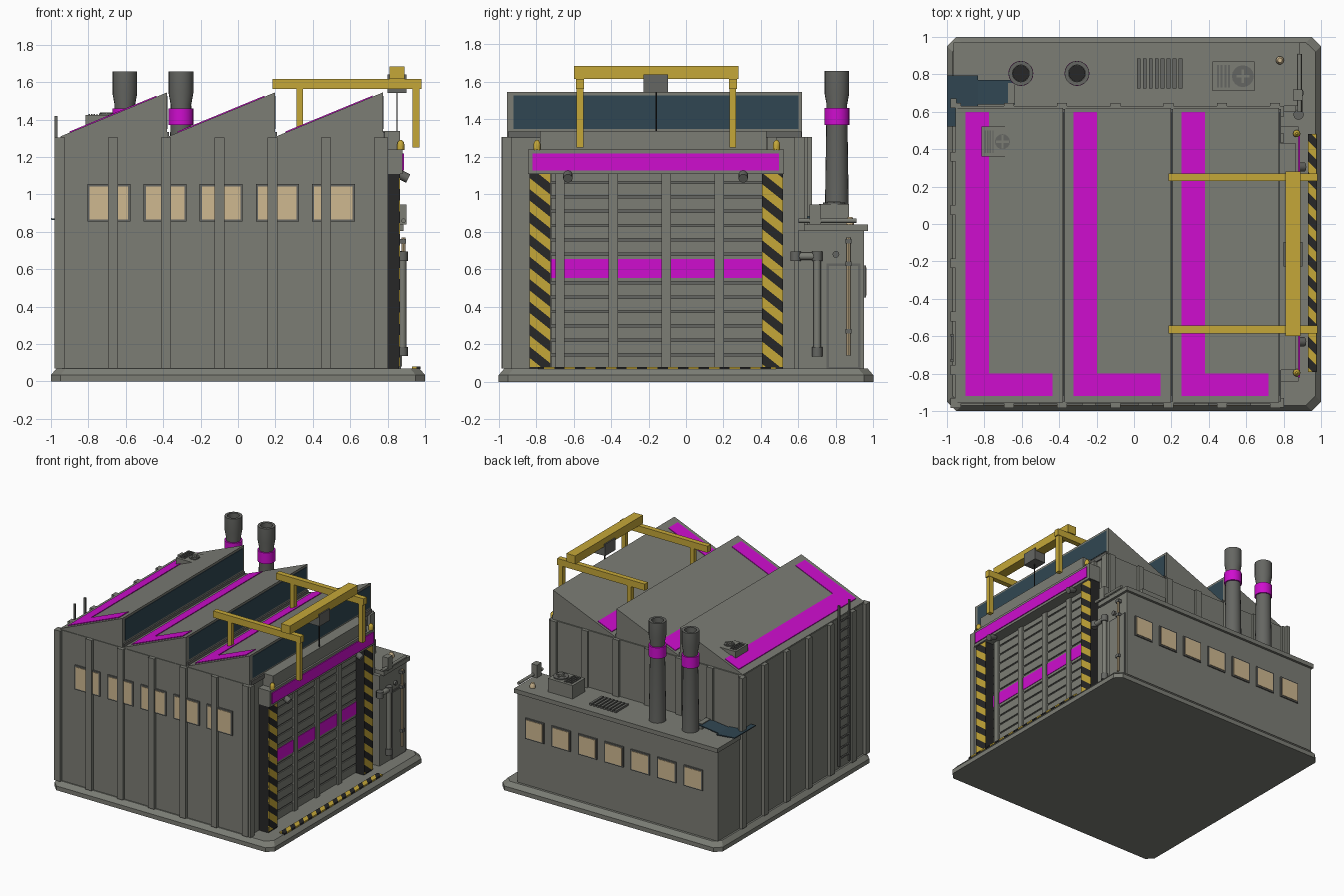
import bpy, bmesh, math
from mathutils import Vector, Matrix

cube = bpy.data.objects.get("Cube")
if cube:
    bpy.data.objects.remove(cube, do_unlink=True)


def material(name, r, g, b):
    m = bpy.data.materials.new(name)
    m.use_nodes = True
    m.diffuse_color = (r, g, b, 1)
    node = m.node_tree.nodes["Principled BSDF"]
    node.inputs["Base Color"].default_value = (r, g, b, 1)
    node.inputs["Roughness"].default_value = 0.8
    return m


GRAY = material("wall gray", 0.2, 0.205, 0.178)
STEEL = material("steel gray", 0.13, 0.133, 0.122)
DARK = material("black", 0.02, 0.02, 0.02)
PINK = material("magenta", 0.62, 0.004, 0.62)
YELLOW = material("safety yellow", 0.56, 0.39, 0.04)
GLASS = material("dark blue glass", 0.03, 0.062, 0.085)
LIT = material("warm window", 0.62, 0.48, 0.28)


def finish(name, bm, *mats):
    bmesh.ops.recalc_face_normals(bm, faces=bm.faces)
    mesh = bpy.data.meshes.new(name)
    bm.to_mesh(mesh)
    bm.free()
    for m in mats:
        mesh.materials.append(m)
    ob = bpy.data.objects.new(name, mesh)
    bpy.context.collection.objects.link(ob)
    return ob


def box_bm(x0, x1, y0, y1, z0, z1):
    bm = bmesh.new()
    mat = Matrix.Translation(((x0 + x1) / 2, (y0 + y1) / 2, (z0 + z1) / 2))
    mat = mat @ Matrix.Diagonal((x1 - x0, y1 - y0, z1 - z0, 1))
    bmesh.ops.create_cube(bm, size=1, matrix=mat)
    return bm


def box(name, x0, x1, y0, y1, z0, z1, mat=GRAY):
    return finish(name, box_bm(x0, x1, y0, y1, z0, z1), mat)


def loft(name, rings, mat):
    bm = bmesh.new()
    loops = [[bm.verts.new(p) for p in ring] for ring in rings]
    n = len(loops[0])
    for a, b in zip(loops, loops[1:]):
        for i in range(n):
            j = (i + 1) % n
            bm.faces.new((a[i], a[j], b[j], b[i]))
    bm.faces.new(loops[0])
    bm.faces.new(loops[-1])
    return finish(name, bm, mat)


def prism(name, profile, y0, y1, mat=GRAY):
    return loft(name, [[(x, y, z) for x, z in profile] for y in (y0, y1)], mat)


def smooth(ob):
    for o in bpy.context.selected_objects:
        o.select_set(False)
    bpy.context.view_layer.objects.active = ob
    ob.select_set(True)
    bpy.ops.object.shade_smooth_by_angle(angle=math.radians(35))


def lathe(name, profile, x, y, mat, n=20):
    turn = [i * math.tau / n for i in range(n)]
    smooth(loft(name, [[(x + r * math.cos(a), y + r * math.sin(a), z) for a in turn]
                       for r, z in profile], mat))


def rod(name, a, b, r, mat=GRAY, n=12):
    a, b = Vector(a), Vector(b)
    bm = bmesh.new()
    mat4 = Matrix.Translation((a + b) / 2) @ (b - a).to_track_quat("Z", "Y").to_matrix().to_4x4()
    bmesh.ops.create_cone(bm, cap_ends=True, segments=n, radius1=r, radius2=r,
                          depth=(b - a).length, matrix=mat4)
    smooth(finish(name, bm, mat))


def hazard(name, bounds, direction, pitch):
    # Diagonal cuts, then alternate the two colours
    bm = box_bm(*bounds)
    d = Vector(direction)
    spots = [v.co.dot(d) / pitch for v in bm.verts]
    for k in range(math.ceil(min(spots)), math.floor(max(spots)) + 1):
        geom = bm.verts[:] + bm.edges[:] + bm.faces[:]
        bmesh.ops.bisect_plane(bm, geom=geom, plane_co=d * (k * pitch / d.length_squared), plane_no=d)
    for f in bm.faces:
        f.material_index = math.floor(f.calc_center_median().dot(d) / pitch) % 2
    finish(name, bm, YELLOW, DARK)


def octagon(s, c, z):
    k = s - c
    return [(s, -k, z), (s, k, z), (k, s, z), (-k, s, z), (-s, k, z), (-s, -k, z), (-k, -s, z), (k, -s, z)]


# Ground slab
loft("base_slab", [octagon(1, .05, 0), octagon(1, .05, .035), octagon(.97, .05, .07)], GRAY)

# Main hall with pilasters on every side
box("hall_walls", -.955, .775, -.96, .63, .07, 1.305)
for i in range(7):
    x = -.953 + i * .2845
    box("front_pilaster", x - .027, x + .027, -.985, -.95, .07, 1.305)
    box("back_pilaster", x - .027, x + .027, .62, .648, .07, 1.305)
for i in range(6):
    y = -.955 + i * .283
    box("right_pilaster", .77, .802, y - .025, y + .025, .07, 1.305)
    y = .36 - (i - 1) * .285
    box("left_pilaster", -.982, -.95, y - .026, y + .026, .07, 1.305)
box("right_end_pilaster", .77, .802, .575, .632, .07, 1.305)
box("left_front_corner", -.982, -.95, -.985, -.93, .07, 1.305)

# Front windows
for i in range(5):
    x = -.69 + i * .3
    box("front_window_frame", x - .115, x + .115, -.97, -.95, .855, 1.055, STEEL)
    box("front_window_pane", x - .103, x + .103, -.974, -.95, .867, 1.043, LIT)

# Sawtooth roof with glazing and painted L stripes
RISE = .235 / .57
for i in range(3):
    a = -.95 + i * .577
    b = a + .57
    prism("roof_tooth", [(a, 1.3), (b, 1.3), (b, 1.545), (a, 1.31)], -.955, .62)
    box("skylight_glass", b - .01, b + .004, -.92, .6, 1.35, 1.527, GLASS)
    box("skylight_sill", b - .01, b + .012, -.95, .615, 1.3, 1.335, STEEL)

    def strip(x0, x1, y0, y1):
        p, q = 1.31 + (x0 - a) * RISE, 1.31 + (x1 - a) * RISE
        prism("roof_stripe", [(x0, p - .003), (x1, q - .003), (x1, q + .006), (x0, p + .006)], y0, y1, PINK)

    strip(a + .05, a + .175, -.92, .6)
    strip(a + .175, a + .515, -.92, -.8)


# Roof ventilation units
def fan_unit(x0, x1, y0, y1, z0, z1):
    box("vent_unit", x0, x1, y0, y1, z0, z1)
    w = x1 - x0
    for i in range(4):
        x = x0 + w * (.1 + i * .09)
        box("vent_louvre", x, x + w * .05, y0 + .02, y1 - .02, z1, z1 + .006, STEEL)
    cx, cy = x0 + w * .72, (y0 + y1) / 2
    rod("fan_ring", (cx, cy, z1), (cx, cy, z1 + .008), w * .26, STEEL, 16)
    for dx, dy in ((.035, .006), (.006, .035)):
        box("fan_blade", cx - dx, cx + dx, cy - dy, cy + dy, z1, z1 + .013)


fan_unit(-.815, -.66, .36, .52, 1.34, 1.425)
fan_unit(.42, .645, .71, .87, .83, .95)

# Rear annex with roof slab and windows
box("annex_walls", -.955, .865, .6, .95, .07, .81)
box("annex_roof", -.965, .885, .63, .97, .805, .84)
for i in range(7):
    x = -.735 + i * .24
    box("back_window_frame", x - .085, x + .085, .94, .96, .45, .62, STEEL)
    box("back_window_pane", x - .074, x + .074, .94, .964, .461, .609, LIT)
for i in range(8):
    x = .015 + i * .032
    box("roof_grille_slat", x, x + .02, .725, .885, .835, .856, STEEL)
lathe("roof_lamp", [(.022, .84), (.022, .86), (.012, .88)], .78, .875, LIT, 10)

# Loose glazing on the annex roof
prism("low_glazing_outer", [(-1, .865), (-.835, .85), (-.835, .858), (-1, .873)], .52, .795, GLASS)
prism("low_glazing_inner", [(-.835, .85), (-.635, .875), (-.635, .883), (-.835, .858)], .64, .77, GLASS)
box("low_glazing_clip", -.675, -.635, .645, .755, .84, .885)

# Chimneys with painted bands
for x in (-.605, -.305):
    lathe("chimney", [(.065, .83), (.055, 1.48), (.066, 1.54), (.066, 1.658), (.045, 1.658), (.045, 1.5)],
          x, .805, STEEL)
    lathe("chimney_band", [(.067, 1.37), (.067, 1.46)], x, .805, PINK)
    lathe("chimney_soot", [(.044, 1.5), (.044, 1.61)], x, .805, DARK)

# Loading door
box("door_backing", .77, .779, -.72, .405, .07, 1.11, STEEL)
for i in range(14):
    z = .075 + i * .0765
    box("door_slat", .77, .788, -.72, .405, z, min(z + .064, 1.11))
box("door_stripe", .77, .792, -.72, .405, .555, .655, PINK)

# Door frame with hazard posts and header
for y0, y1 in ((-.835, -.722), (.405, .517)):
    box("door_post", .775, .86, y0, y1, .07, 1.11, DARK)
    hazard("door_post_stripes", (.858, .866, y0, y1, .08, 1.108), (0, .8, 1), .06)
box("header", .775, .88, -.842, .522, 1.108, 1.24)
box("header_panel", .875, .887, -.82, .495, 1.128, 1.218, PINK)
box("header_top", .775, .865, -.78, .43, 1.24, 1.338)
for y in (-.795, .483):
    lathe("beacon", [(.02, 1.238), (.02, 1.265), (.016, 1.28), (.006, 1.29)], .87, y, YELLOW, 10)
for y in (-.63, .305):
    rod("header_lamp", (.85, y, 1.115), (.91, y, 1.085), .025, STEEL)
hazard("floor_stripes", (.93, .977, -.79, .48, .068, .08), (1, 1, 0), .055)

# Overhead crane
for y in (-.565, .25):
    box("crane_rail", .185, .98, y - .021, y + .021, 1.563, 1.617, YELLOW)
    for x, z in ((.33, 1.35), (.952, 1.25)):
        box("crane_post", x - .018, x + .018, y - .018, y + .018, z, 1.57, YELLOW)
box("crane_bridge", .81, .89, -.598, .28, 1.617, 1.685, YELLOW)
box("hoist", .8, .9, -.227, -.095, 1.543, 1.64, STEEL)
rod("hoist_cable", (.85, -.16, 1.33), (.85, -.16, 1.55), .004, DARK, 6)

# Pipework, door and lamp on the annex right side
rod("side_pipe_top", (.88, .575, .67), (.88, .7, .67), .02)
rod("side_pipe_drop", (.88, .7, .69), (.88, .7, .14), .02)
for y, z in ((.585, .67), (.7, .67), (.7, .16)):
    rod("pipe_collar", (.88, y, z - .025), (.88, y, z + .025), .028, STEEL)
box("side_door", .86, .872, .75, .93, .07, .63, STEEL)
box("side_door_panel", .86, .876, .762, .918, .08, .618)
rod("side_gauge", (.86, .8, .68), (.88, .8, .68), .018, STEEL)
rod("tube_lamp", (.885, .867, .14), (.885, .867, .77), .01, LIT, 8)
for z in (.27, .63, .75):
    box("tube_bracket", .86, .897, .85, .884, z - .012, z + .012, STEEL)
rod("roof_pipe", (.885, .6, .86), (.885, .91, .86), .012)
box("pipe_box", .85, .9, .66, .72, .84, .945)

# Ladder on the left wall
for y in (-.73, -.595):
    box("ladder_rail", -.98, -.964, y - .007, y + .007, .1, 1.42, STEEL)
for i in range(15):
    z = .16 + i * .08
    box("ladder_rung", -.978, -.966, -.73, -.595, z - .006, z + .006, STEEL)
